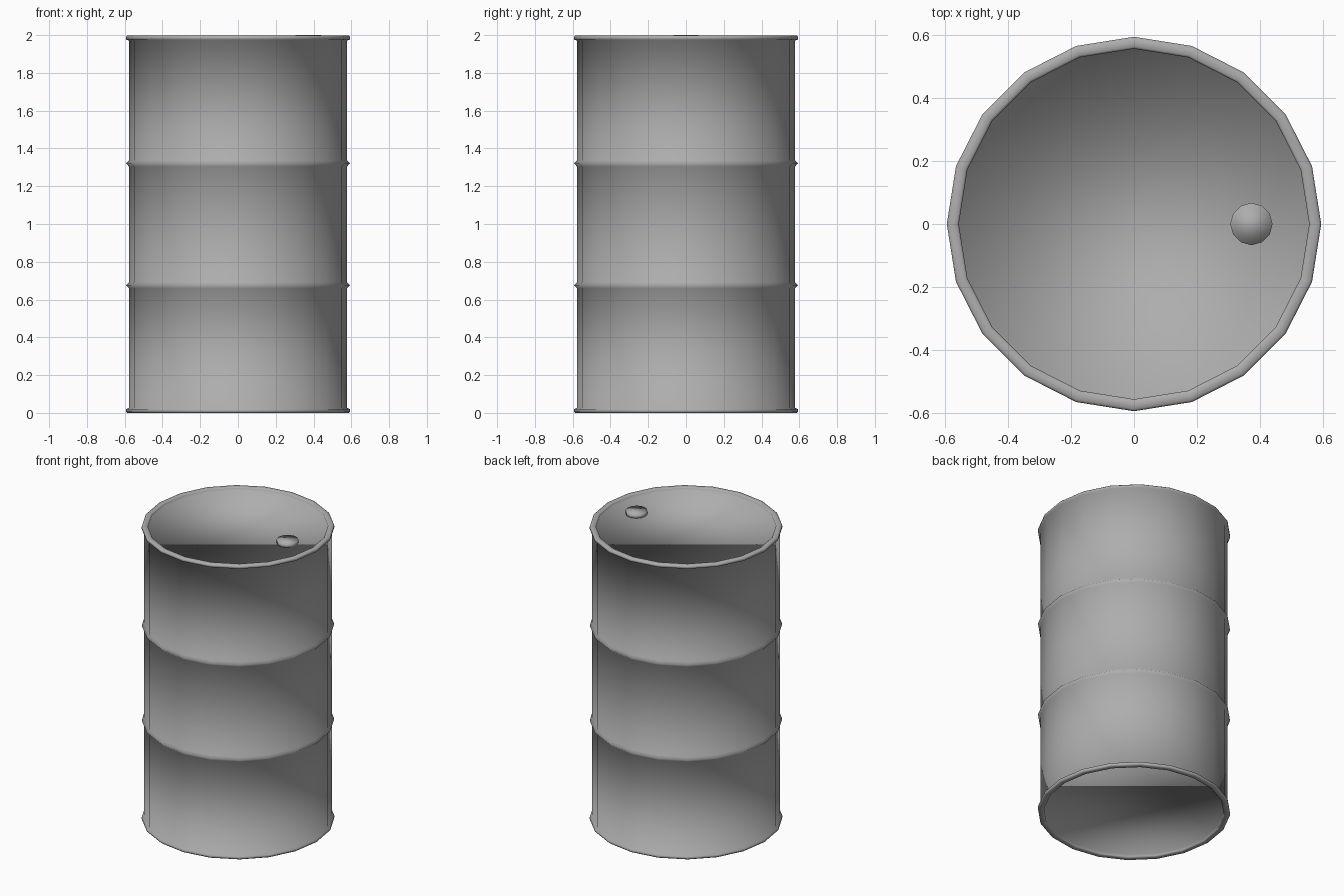
import bpy, bmesh
from math import cos, sin, pi

if "Cube" in bpy.data.objects:
    bpy.data.objects.remove(bpy.data.objects["Cube"])

# Dark grey steel
steel = bpy.data.materials.new("dark_steel")
steel.diffuse_color = (0.42, 0.42, 0.42, 1)
steel.use_nodes = True
steel.node_tree.nodes["Principled BSDF"].inputs["Base Color"].default_value = steel.diffuse_color


def lathe(name, profile, sides, cx=0.0):
    """Revolve a bottom-to-top (radius, z) profile and close both ends."""
    bm = bmesh.new()
    rings = []
    for r, z in profile:
        rings.append([bm.verts.new((cx + r * cos(2 * pi * i / sides),
                                    r * sin(2 * pi * i / sides), z))
                      for i in range(sides)])
    for a, b in zip(rings, rings[1:]):
        for i in range(sides):
            j = (i + 1) % sides
            bm.faces.new((a[i], a[j], b[j], b[i]))
    bm.faces.new(rings[0][::-1])
    bm.faces.new(rings[-1])
    for f in bm.faces:
        f.smooth = True
    me = bpy.data.meshes.new(name)
    bm.to_mesh(me)
    bm.free()
    me.materials.append(steel)
    ob = bpy.data.objects.new(name, me)
    bpy.context.collection.objects.link(ob)
    return ob


# Drum shell: the lower half profile, mirrored about mid height
H = 1.997
lower = [(0.555, 0.022), (0.555, 0.006),              # recessed end
         (0.562, 0.0), (0.586, 0.0),                  # rolled rim
         (0.593, 0.006), (0.593, 0.020), (0.578, 0.026),
         (0.578, 0.660), (0.593, 0.676), (0.578, 0.692)]  # rib
upper = [(r, H - z) for r, z in reversed(lower)]
lathe("drum_body", lower + upper, 20)

# Bung cap on the lid
lathe("bung_cap", [(0.067, 1.970), (0.067, 2.0)], 12, 0.372)
